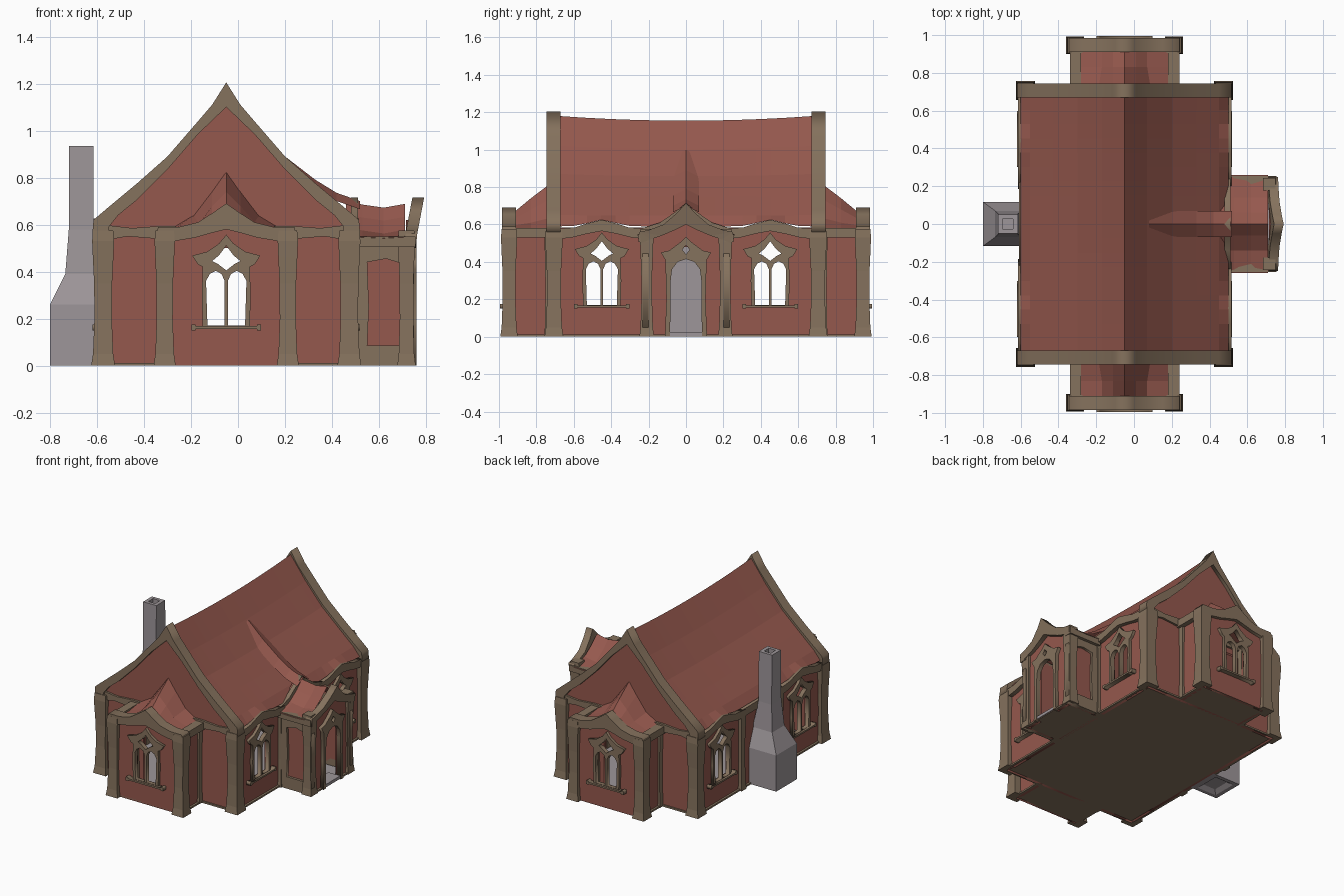
import bpy, bmesh, math
from mathutils import Matrix, Vector

if "Cube" in bpy.data.objects:
    bpy.data.objects.remove(bpy.data.objects["Cube"])

CX = -0.05  # centre line of the main building


def material(name, col):
    m = bpy.data.materials.new(name)
    m.diffuse_color = (*col, 1)
    m.use_nodes = True
    m.node_tree.nodes["Principled BSDF"].inputs["Base Color"].default_value = m.diffuse_color
    return m


RED = material("brick_red", (0.30, 0.098, 0.075))
TRIM = material("timber_brown", (0.235, 0.168, 0.110))
GREY = material("stone_grey", (0.34, 0.305, 0.32))


def add(name, mesh, mat):
    mesh.materials.clear()
    mesh.materials.append(mat)
    ob = bpy.data.objects.new(name, mesh)
    bpy.context.collection.objects.link(ob)
    return ob


def frame(axis, s, dist):
    """Wall plane facing +-axis at dist from the centre: local x along wall, y up, z out."""
    out = Vector((s, 0, 0)) if axis == 'x' else Vector((0, s, 0))
    u = Vector((0, s, 0)) if axis == 'x' else Vector((-s, 0, 0))
    o = Vector((CX, 0, 0)) + out * dist
    m = Matrix((u, Vector((0, 0, 1)), out)).transposed().to_4x4()
    m.translation = o
    return m


def plate(name, outlines, t, m, mat):
    """Flat panel with holes, from closed outlines."""
    cu = bpy.data.curves.new(name, 'CURVE')
    cu.dimensions, cu.fill_mode, cu.extrude = '2D', 'BOTH', t / 2
    for pts in outlines:
        sp = cu.splines.new('POLY')
        sp.points.add(len(pts) - 1)
        for p, (u, v) in zip(sp.points, pts):
            p.co = (u, v, 0, 1)
        sp.use_cyclic_u = True
    tmp = bpy.data.objects.new(name + "_tmp", cu)
    bpy.context.collection.objects.link(tmp)
    dg = bpy.context.evaluated_depsgraph_get()
    me = bpy.data.meshes.new_from_object(tmp.evaluated_get(dg))
    bpy.data.objects.remove(tmp)
    me.transform(m @ Matrix.Translation((0, 0, t / 2)))
    return add(name, me, mat)


def ltr(half, c=0):
    """Mirror a half outline (centre first) into left-to-right order."""
    return [(c - u, v) for u, v in reversed(half) if u > 0] + [(c + u, v) for u, v in half]


def band(outer, inner, c=0):
    return ltr(outer, c) + ltr(inner, c)[::-1]


def rect(a, b, z0, z1):
    return [(a, z0), (b, z0), (b, z1), (a, z1)]


def sheet(name, rows, mat):
    """Quad grid from rows of points."""
    bm = bmesh.new()
    vs = [[bm.verts.new(p) for p in r] for r in rows]
    for r0, r1 in zip(vs, vs[1:]):
        for i in range(len(r0) - 1):
            bm.faces.new((r0[i], r0[i + 1], r1[i + 1], r1[i]))
    bmesh.ops.recalc_face_normals(bm, faces=bm.faces)
    if sum(f.normal.z for f in bm.faces) < 0:
        bmesh.ops.reverse_faces(bm, faces=bm.faces)
    me = bpy.data.meshes.new(name)
    bm.to_mesh(me)
    bm.free()
    return add(name, me, mat)


def loft(name, rings, mat):
    """Closed rectangular loft; each ring is x0, x1, y0, y1, z."""
    bm = bmesh.new()
    vs = [[bm.verts.new(p) for p in ((a, c, z), (b, c, z), (b, d, z), (a, d, z))]
          for a, b, c, d, z in rings]
    for r0, r1 in zip(vs, vs[1:]):
        for i in range(4):
            j = (i + 1) % 4
            bm.faces.new((r0[i], r0[j], r1[j], r1[i]))
    bm.faces.new(vs[0][::-1])
    bm.faces.new(vs[-1])
    bmesh.ops.recalc_face_normals(bm, faces=bm.faces)
    me = bpy.data.meshes.new(name)
    bm.to_mesh(me)
    bm.free()
    return add(name, me, mat)


def post(name, x, y, h):
    """Wobbly timber post with flared foot and head."""
    prof = [(0, 1.3), (.05, 1.1), (.2, .95), (.35, .98), (.46, 1.12), (.53, 1.2), (.575, 1.1)]
    loft(name, [(x - h * k, x + h * k, y - h * k, y + h * k, z) for z, k in prof], TRIM)


def box(name, x0, x1, y0, y1, z0, z1, mat):
    loft(name, [(x0, x1, y0, y1, z0), (x0, x1, y0, y1, z1)], mat)


WALL_HOLE = [(0, .52), (.05, .46), (.09, .42), (.09, .165)]


def window(name, axis, s, dist, c):
    """Twin lancets under a pointed hood, with a sill."""
    outer = [(0, .557), (.03, .52), (.08, .485), (.145, .468), (.12, .43), (.1, .42), (.104, .3), (.1, .16)]
    lancet = [(.007, .17), (.08, .17), (.086, .36), (.07, .39), (.045, .403), (.02, .39), (.007, .36)]
    top = [(0, .51), (.03, .47), (.06, .445), (.035, .432), (0, .405)]
    holes = [[(c + k * u, v) for u, v in lancet] for k in (1, -1)]
    eye = [(c + u, v) for u, v in top] + [(c - u, v) for u, v in top[-2:0:-1]]
    plate(name + "_frame", [ltr(outer, c), eye] + holes, .03, frame(axis, s, dist), TRIM)
    sill = [(0, .168), (.13, .168), (.13, .175), (.148, .175), (.148, .15), (.13, .15), (.13, .156), (0, .156)]
    pts = [(c + u, v) for u, v in sill] + [(c - u, v) for u, v in sill[-2:0:-1]]
    plate(name + "_sill", [pts], .045, frame(axis, s, dist), TRIM)


# main roof, with a sagging ridge and eaves lifted over the side windows
ROOF = [(0, 1.18), (.12, 1.02), (.25, .87), (.38, .755), (.5, .65), (.55, .59)]
rows = []
for i in range(-9, 10):
    y = i * .68 / 9
    sag = .025 * (1 - (y / .68) ** 2)
    lift = .035 * math.exp(-((abs(y) - .45) / .09) ** 2)
    rows.append([(CX + d, y, z - sag * (z - .59) / .59 + (lift if abs(d) > .5 else 0))
                 for d, z in ltr(ROOF)])
sheet("main_roof", rows, RED)

for s, side in ((-1, "front"), (1, "back")):
    # main gable wall and its raised border
    wall = [(0, 1.15), (.12, 1.0), (.25, .85), (.38, .73), (.5, .62), (.53, .57), (.53, 0)]
    plate(side + "_gable_wall", [ltr(wall), rect(-.2, .2, .02, .5)], .02, frame('y', s, .70), RED)
    outer = [(0, 1.205), (.06, 1.11), (.12, 1.04), (.25, .89), (.38, .775), (.5, .675), (.565, .62), (.57, .56)]
    inner = [(0, 1.1), (.12, .985), (.25, .835), (.38, .705), (.46, .64), (.5, .59), (.5, .56)]
    plate(side + "_gable_border", [band(outer, inner)], .075, frame('y', s, .67), TRIM)
    plate(side + "_wall_beam", [band([(0, .59), (.27, .595), (.4, .585), (.53, .6)],
                                     [(0, .54), (.3, .54), (.42, .55), (.53, .53)])],
          .02, frame('y', s, .715), TRIM)

    # projecting wing: walls, window, curved border, roof
    plate(side + "_wing_wall", [ltr([(0, .63), (.13, .58), (.25, .555), (.25, 0)]), ltr(WALL_HOLE)],
          .02, frame('y', s, .94), RED)
    window(side + "_window", 'y', s, .95, 0)
    plate(side + "_wing_border",
          [band([(0, .69), (.05, .655), (.12, .61), (.2, .59), (.29, .59), (.3, .55)],
                [(0, .58), (.06, .565), (.13, .545), (.22, .53), (.24, .5)])],
          .075, frame('y', s, .91), TRIM)
    a = ltr([(0, .665), (.06, .63), (.12, .595), (.24, .565)])
    b = ltr([(0, .83), (.06, .745), (.14, .64), (.24, .58)])
    mid = [(u, (za + zb) / 2 - .008) for (u, za), (_, zb) in zip(a, b)]
    sheet(side + "_wing_roof", [[(CX + u, s * y, z) for u, z in r]
                                for y, r in ((.92, a), (.83, mid), (.71, b))], RED)
    for k in (-1, 1):
        tag = side + ("_left" if k < 0 else "_right")
        x = CX + k * .245
        box(tag + "_wing_side", x - .01, x + .01, *sorted((s * .7, s * .95)), 0, .57, RED)
        xb = CX + k * .26
        box(tag + "_wing_beam", xb - .03, xb + .03, *sorted((s * .7, s * .95)), .53, .582, TRIM)
        post(tag + "_wing_post", CX + k * .262, s * .946, .036)
        post(tag + "_inner_post", CX + k * .25, s * .735, .018)
        post(tag + "_corner_post", CX + k * .524, s * .706, .039)

# long side walls with windows and arched beams
for s, side in ((-1, "left"), (1, "right")):
    holes = [ltr(WALL_HOLE, c) for c in (-.45, .45)]
    if s > 0:
        holes.append(rect(-.17, .17, .02, .48))
    plate(side + "_wall", [rect(-.7, .7, 0, .585)] + holes, .02, frame('x', s, .515), RED)
    for c in (-.45, .45):
        tag = side + ("_near" if c < 0 else "_far")
        window(tag + "_window", 'x', s, .525, c)
        plate(tag + "_beam", [band([(0, .625), (.08, .605), (.14, .585), (.25, .575)],
                                   [(0, .565), (.08, .55), (.16, .53), (.25, .52)], c)],
              .035, frame('x', s, .53), TRIM)
        post(tag + "_middle_post", CX + s * .535, math.copysign(.215, c), .022)
plate("left_centre_beam", [rect(-.22, .22, .525, .58)], .03, frame('x', -1, .53), TRIM)

# porch: front wall, doorway, flared gable, side panels, roof
plate("porch_wall", [band([(0, .62), (.1, .57), (.2, .53), (.2, 0)],
                          [(0, .5), (.03, .47), (.088, .38), (.088, 0)])], .02, frame('x', 1, .765), RED)
plate("door_frame", [band([(0, .535), (.03, .505), (.09, .46), (.135, .45), (.11, .41), (.105, .2), (.112, 0)],
                          [(0, .415), (.045, .4), (.075, .36), (.082, .3), (.085, 0)]),
                     [(0, .49), (.02, .465), (0, .44), (-.02, .465)]], .03, frame('x', 1, .78), TRIM)
gable = plate("porch_gable", [band([(0, .715), (.05, .66), (.12, .6), (.2, .57), (.25, .56)],
                                   [(0, .6), (.06, .57), (.13, .54), (.19, .52), (.24, .5)])],
              .05, frame('x', 1, .757), TRIM)
for v in gable.data.vertices:
    v.co.x += max(0, v.co.z - .53) * .19
for s, side in ((-1, "near"), (1, "far")):
    m = frame('y', s, .2)
    m.translation.x = 0
    hole = [(.55, .085), (.71, .085), (.705, .25), (.71, .43), (.63, .455), (.55, .44), (.557, .25)]
    plate("porch_panel_" + side, [[(-s * u, v) for u, v in rect(.5, .74, 0, .54)]], .015, m, RED)
    plate("porch_side_frame_" + side, [[(-s * u, v) for u, v in rect(.5, .75, 0, .52)],
                                       [(-s * u, v) for u, v in hole]], .033, m, TRIM)
    post("porch_post_" + side, .717, s * .21, .03)
    box("porch_eave_" + side, .5, .755, *sorted((s * .2, s * .255)), .505, .55, TRIM)
sheet("porch_roof", [[(x, y, z - dz * (1 if abs(y) < .2 else .3)) for y, z in
                      ltr([(0, .70), (.06, .645), (.14, .59), (.26, .55)])]
                     for x, dz in ((.46, 0), (.53, .015), (.62, .028), (.71, .012))], RED)
plate("porch_back_rib", [band([(0, .715), (.06, .665), (.14, .61), (.25, .575)],
                              [(0, .64), (.06, .6), (.14, .56), (.25, .54)])], .03, frame('x', 1, .53), TRIM)
# ridge strip running from the porch up the main roof
sheet("porch_ridge_strip", [[(x, y, z - (.035 if y else 0)) for y in (-.07, 0, .07)]
                            for x, z in ((.08, 1.0), (.2, .89), (.33, .79), (.42, .735), (.52, .70))], RED)

# floors: brown underside, grey paving
for name, x0, x1, y0, y1 in (("main", -.6, .5, -.73, .73), ("wing", CX - .27, CX + .27, -.96, .96),
                             ("porch", .4, .75, -.22, .22)):
    box(name + "_base", x0, x1, y0, y1, 0, .012, TRIM)
    box(name + "_paving", x0 + .03, x1 - .03, y0 + .03, y1 - .03, .01, .02, GREY)
box("door_step", .66, .755, -.085, .085, .005, .025, GREY)

# chimney with a hollow flue, and the hearth inside
loft("chimney", [(-.74, -.63, -.06, .06, .02), (-.77, -.62, -.09, .09, 0), (-.8, -.58, -.117, .117, 0),
                 (-.8, -.58, -.117, .117, .26), (-.735, -.58, -.07, .07, .39), (-.72, -.615, -.055, .055, .58),
                 (-.72, -.615, -.05, .05, .935), (-.695, -.64, -.027, .027, .935),
                 (-.695, -.64, -.027, .027, .8)], GREY)
box("hearth", -.57, -.55, -.13, .13, .01, .52, GREY)
